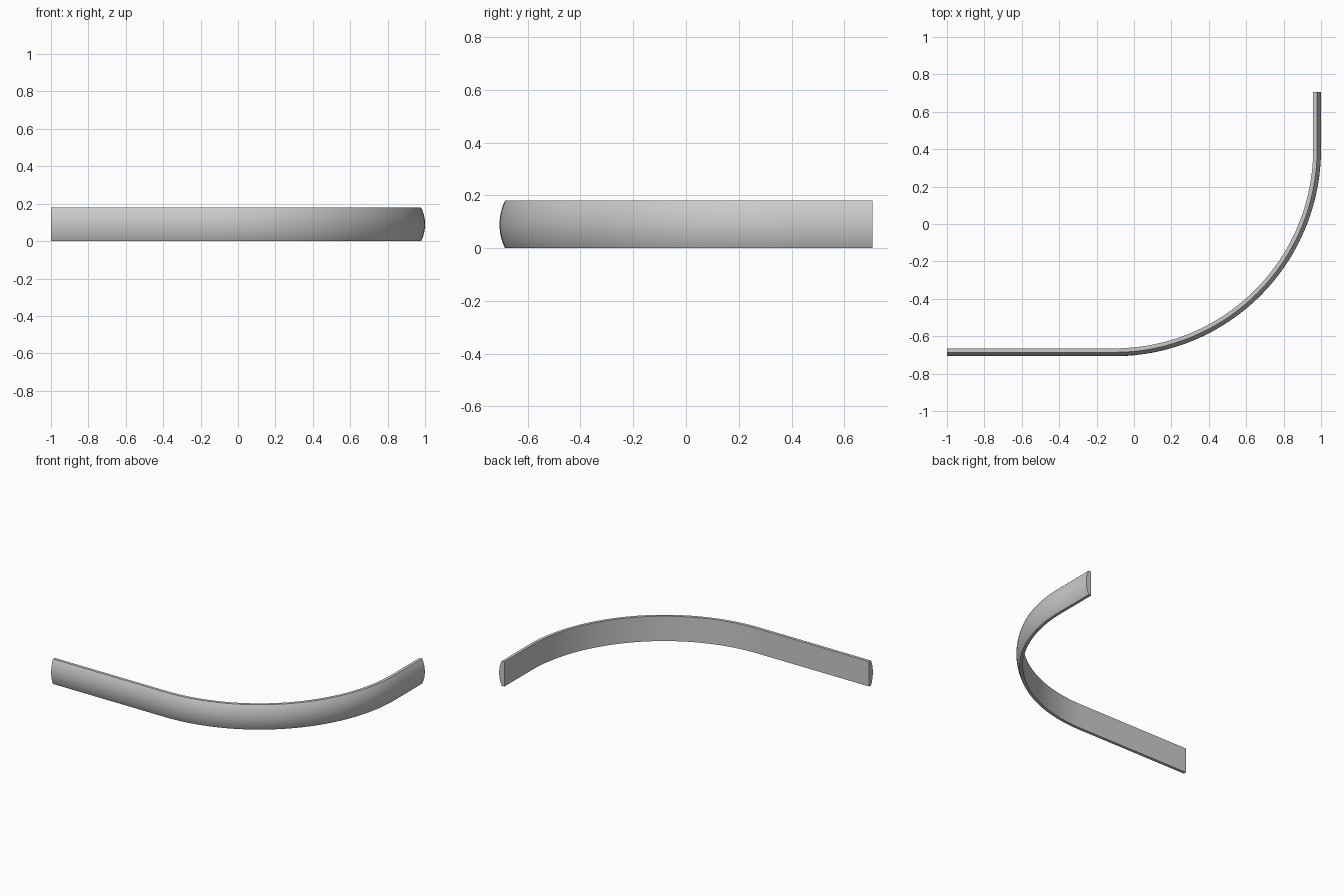
import bpy, bmesh, math
from mathutils import Vector

cube = bpy.data.objects.get("Cube")
if cube:
    bpy.data.objects.remove(cube, do_unlink=True)

HEIGHT, BACKING, BULGE = 0.18, 0.021, 0.021
OUTER_X, OUTER_Y = 1.0, 0.707
RADIUS = 1.106          # bend radius at the outermost line
BEND_STEPS, ARC_STEPS = 48, 16

# Plain grey finish
grey = bpy.data.materials.new("plain grey")
grey.use_nodes = True
colour = (0.6, 0.6, 0.6, 1)
grey.diffuse_color = colour
grey.node_tree.nodes["Principled BSDF"].inputs["Base Color"].default_value = colour

# Cross-section as (depth inward from outermost line, height): flat back, bowed front
half = HEIGHT / 2
bow = (half ** 2 + BULGE ** 2) / (2 * BULGE)
limit = math.asin(half / bow)
profile = [(BULGE + BACKING, 0)]
for i in range(ARC_STEPS + 1):
    a = limit * (2 * i / ARC_STEPS - 1)
    profile.append((bow * (1 - math.cos(a)), half + bow * math.sin(a)))
profile.append((BULGE + BACKING, HEIGHT))

# Path: straight run, quarter bend, short straight run; each with its outward direction
centre = Vector((OUTER_X - RADIUS, RADIUS - OUTER_Y, 0))
front, side = Vector((0, -1, 0)), Vector((1, 0, 0))
path = [(Vector((-OUTER_X, -OUTER_Y, 0)), front)]
for i in range(BEND_STEPS + 1):
    a = math.pi / 2 * i / BEND_STEPS
    out = front * math.cos(a) + side * math.sin(a)
    path.append((centre + out * RADIUS, out))
path.append((Vector((OUTER_X, OUTER_Y, 0)), side))

# Sweep the section along the path and cap both ends
bm = bmesh.new()
rings = [[bm.verts.new(p - out * d + Vector((0, 0, z))) for d, z in profile]
         for p, out in path]
n = len(profile)
for r0, r1 in zip(rings, rings[1:]):
    for i in range(n):
        j = (i + 1) % n
        bm.faces.new((r0[i], r1[i], r1[j], r0[j]))
bm.faces.new(rings[0])
bm.faces.new(rings[-1][::-1])
bmesh.ops.recalc_face_normals(bm, faces=bm.faces)

mesh = bpy.data.meshes.new("curved_trim")
bm.to_mesh(mesh)
bm.free()
mesh.materials.append(grey)
trim = bpy.data.objects.new("curved_trim", mesh)
bpy.context.collection.objects.link(trim)

# Smooth the bends, keep the rims crisp
bpy.ops.object.select_all(action='DESELECT')
trim.select_set(True)
bpy.context.view_layer.objects.active = trim
bpy.ops.object.shade_smooth_by_angle(angle=math.radians(30))
